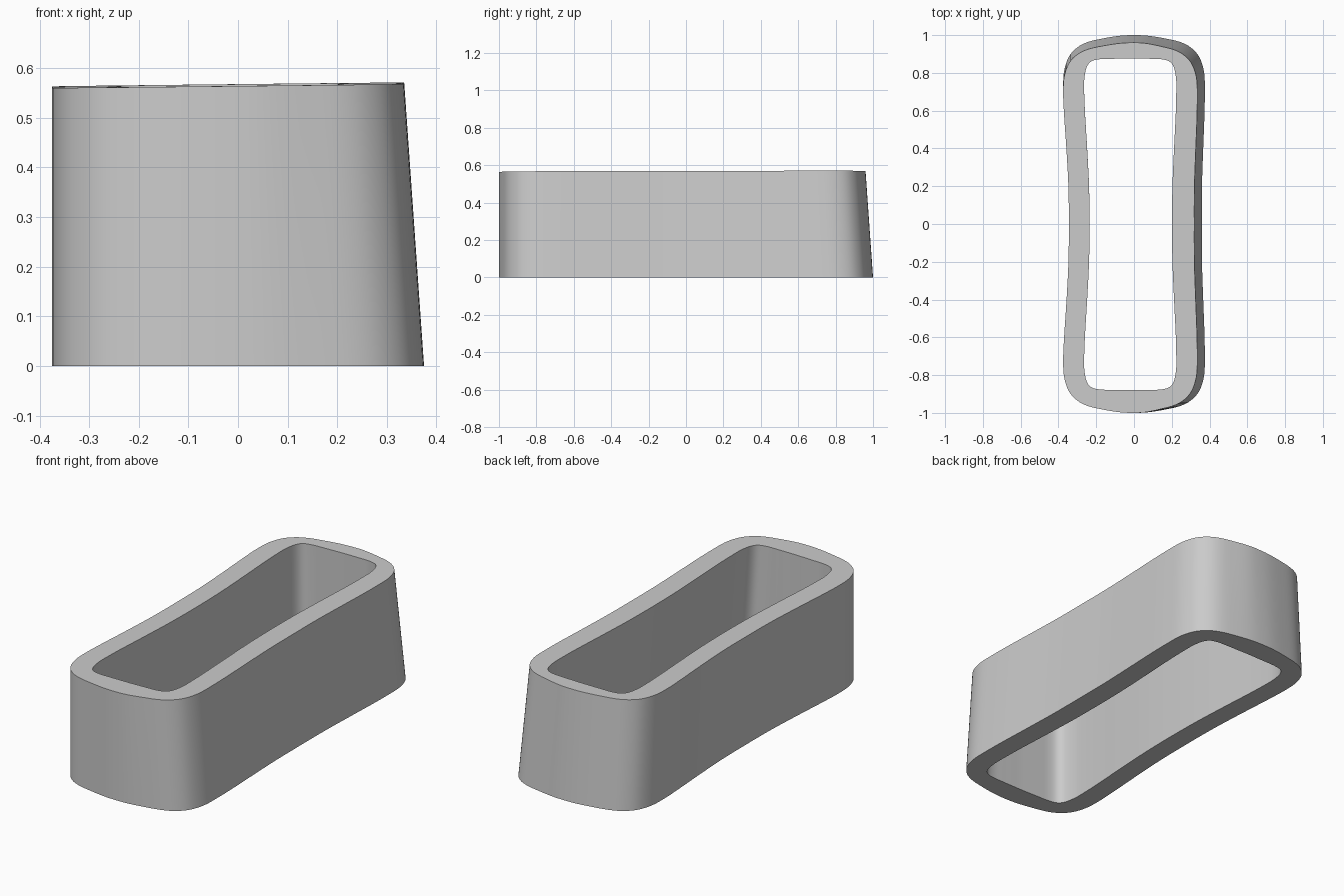
import bpy, bmesh
from mathutils import Vector

if "Cube" in bpy.data.objects:
    bpy.data.objects.remove(bpy.data.objects["Cube"])

# Quarter profiles (x, y) from the waist to the middle of the end wall
OUTER = [(.345, 0), (.347, .2), (.357, .4), (.37, .6), (.375, .72), (.37, .81),
         (.345, .885), (.30, .935), (.24, .965), (.15, .985), (.07, .997), (0, 1)]
INNER = [(.235, 0), (.238, .2), (.248, .4), (.26, .6), (.264, .72), (.262, .78),
         (.25, .835), (.225, .865), (.18, .876), (.12, .878), (.06, .879), (0, .88)]
STEPS = 4   # spline subdivisions per profile segment
ROWS = 6    # height divisions


def closed_outline(quarter):
    """Mirror a quarter profile into a smooth closed loop."""
    q = [Vector(p) for p in quarter]
    half = q + [Vector((-p.x, p.y)) for p in reversed(q[:-1])]
    pts = half + [-p for p in half[1:-1]]
    out, n = [], len(pts)
    for i in range(n):
        a, b, c, d = (pts[(i + k) % n] for k in (-1, 0, 1, 2))
        for s in range(STEPS):
            t = s / STEPS
            out.append(.5 * (2 * b + (c - a) * t + (2 * a - 5 * b + 4 * c - d) * t * t
                             + (3 * b - a - 3 * c + d) * t ** 3))
    return out


def place(p, t, back, bulge):
    """Lean the right and back walls inward with height; tilt the rim slightly.
    The right wall has a shallower waist than the left one."""
    right = min(1, max(0, p.x / .2))
    x = p.x + right * (bulge * max(0, 1 - (p.y / .7) ** 2) - .04 * t)
    y = p.y - back * t * max(0, p.y)
    z = t * (.566 + .011 * x + .002 * y)
    return x, y, z


def skin(bm, lo, hi):
    for i in range(len(lo)):
        bm.faces.new((lo[i - 1], lo[i], hi[i], hi[i - 1]))


def walls(bm, quarter, back, bulge):
    loop = closed_outline(quarter)
    rings = [[bm.verts.new(place(p, r / ROWS, back, bulge)) for p in loop]
             for r in range(ROWS + 1)]
    for lo, hi in zip(rings, rings[1:]):
        skin(bm, lo, hi)
    return rings


bm = bmesh.new()
outer = walls(bm, OUTER, .04, .014)
inner = walls(bm, INNER, .004, .006)

# Top and bottom rims joining both walls
for k in (0, -1):
    skin(bm, outer[k], inner[k])
bmesh.ops.recalc_face_normals(bm, faces=bm.faces)

mesh = bpy.data.meshes.new("hollow_sleeve")
bm.to_mesh(mesh)
bm.free()
sleeve = bpy.data.objects.new("hollow_sleeve", mesh)
bpy.context.collection.objects.link(sleeve)
bpy.context.view_layer.objects.active = sleeve
sleeve.select_set(True)
bpy.ops.object.shade_smooth_by_angle()
